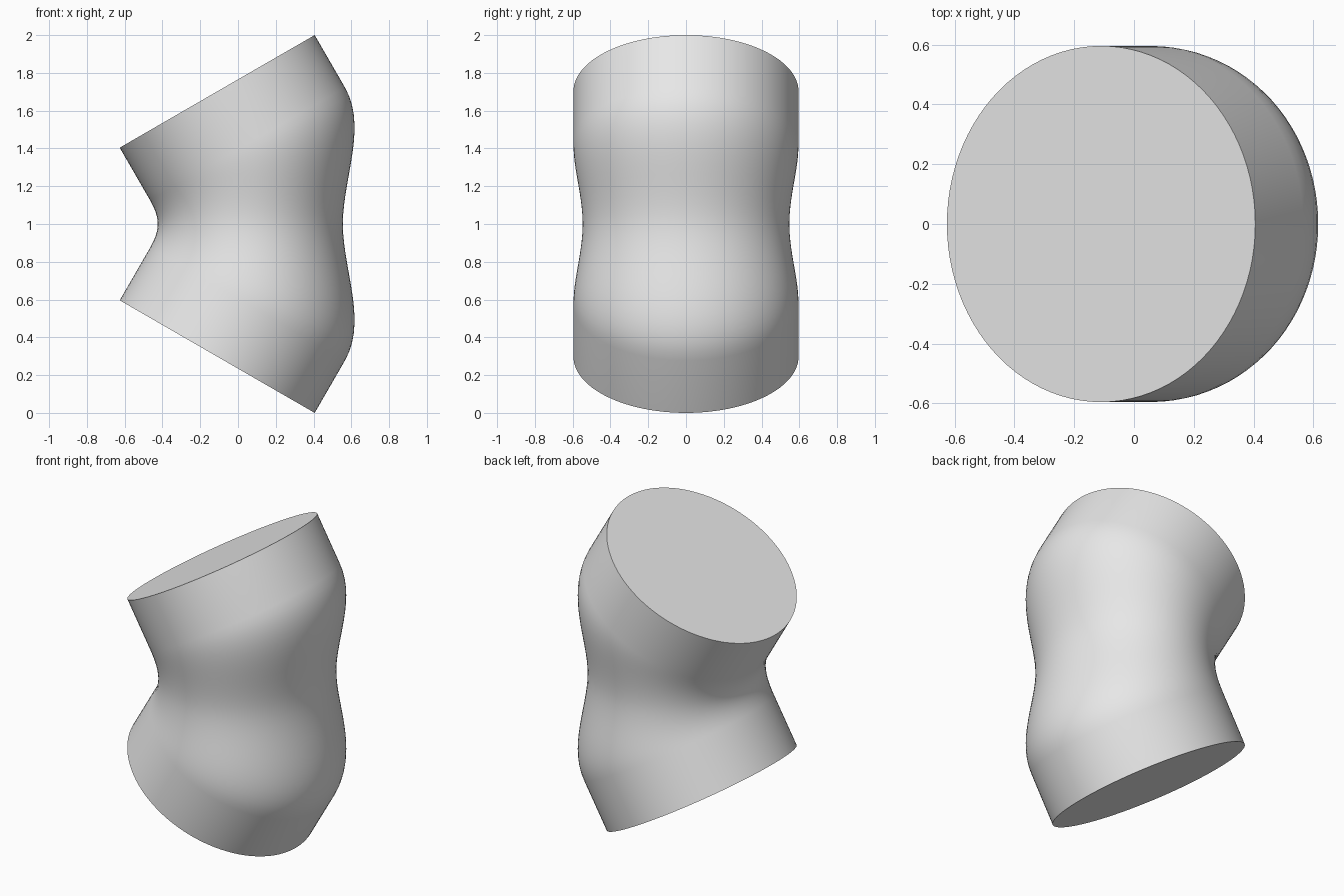
import bpy, bmesh, math
from mathutils import Vector

cube = bpy.data.objects.get("Cube")
if cube:
    bpy.data.objects.remove(cube, do_unlink=True)

SIDES = 96
STEPS = 14
RADIUS = 0.596
TILT = math.radians(30)
MID_Z = 1.0
CAP_CENTRE = Vector((-0.11, 0, 1.702))
BAND = 0.32                                   # straight collar length
INWARD = Vector((math.sin(TILT), 0, -math.cos(TILT)))
ACROSS = Vector((math.cos(TILT), 0, math.sin(TILT)))
DOWN = Vector((0, 0, -1))


def collar_point(angle, depth):
    """Point on the tilted cylindrical collar."""
    return (CAP_CENTRE + INWARD * depth + ACROSS * RADIUS * math.cos(angle)
            + Vector((0, RADIUS * math.sin(angle), 0)))


def waist_point(angle):
    """Point on the narrower oval waist."""
    return Vector((0.065 + 0.49 * math.cos(angle), 0.547 * math.sin(angle), MID_Z))


def blend(start, end, t):
    """Smooth curve leaving along the collar and arriving vertically."""
    reach = (end - start).length
    return (start * (2*t**3 - 3*t**2 + 1) + end * (3*t**2 - 2*t**3)
            + INWARD * reach * (t**3 - 2*t**2 + t) + DOWN * reach * (t**3 - t**2))


# Upper half rings, then the same rings reflected below the waist
angles = [2 * math.pi * i / SIDES for i in range(SIDES)]
rings = [[collar_point(a, 0) for a in angles]]
for s in range(STEPS + 1):
    rings.append([blend(collar_point(a, BAND), waist_point(a), s / STEPS) for a in angles])
rings += [[Vector((p.x, p.y, 2 * MID_Z - p.z)) for p in ring] for ring in rings[-2::-1]]

# Skin the rings and close both ends
bm = bmesh.new()
loops = [[bm.verts.new(p) for p in ring] for ring in rings]
for a, b in zip(loops, loops[1:]):
    for i in range(SIDES):
        j = (i + 1) % SIDES
        bm.faces.new((a[i], b[i], b[j], a[j]))
bm.faces.new(loops[0])
bm.faces.new(loops[-1][::-1])
bmesh.ops.recalc_face_normals(bm, faces=bm.faces)

mesh = bpy.data.meshes.new("bent_waisted_tube")
bm.to_mesh(mesh)
bm.free()
body = bpy.data.objects.new("bent_waisted_tube", mesh)
bpy.context.collection.objects.link(body)

# Plain grey finish
grey = bpy.data.materials.new("light_grey")
grey.use_nodes = True
colour = (0.8, 0.8, 0.8, 1)
grey.diffuse_color = colour
grey.node_tree.nodes["Principled BSDF"].inputs["Base Color"].default_value = colour
mesh.materials.append(grey)

bpy.ops.object.select_all(action='DESELECT')
body.select_set(True)
bpy.context.view_layer.objects.active = body
bpy.ops.object.shade_smooth_by_angle(angle=math.radians(40))
